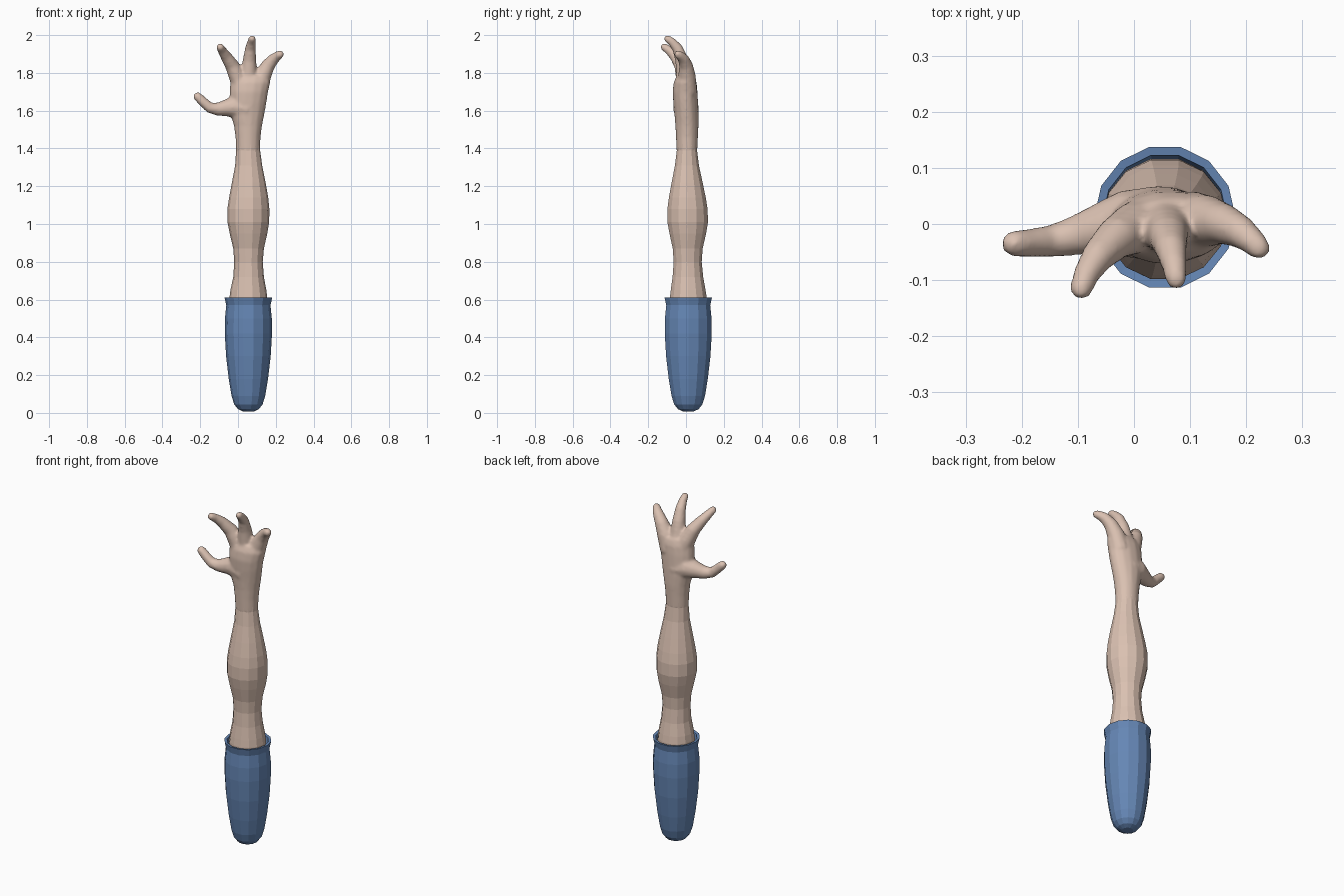
import bpy, bmesh, math
from mathutils import Vector

SIDES = 14


def material(name, rgb):
    m = bpy.data.materials.new(name)
    m.diffuse_color = (*rgb, 1)
    return m


skin = material("skin", (0.70, 0.53, 0.44))
blue = material("sleeve blue", (0.13, 0.24, 0.46))


def loft(bm, rings, sides=SIDES):
    """Closed skin over rings of (centre, axis u, axis v)."""
    rows = []
    for c, u, v in rings:
        angles = [2 * math.pi * (i + 0.5) / sides for i in range(sides)]
        rows.append([bm.verts.new(c + u * math.sin(a) + v * math.cos(a)) for a in angles])
    for a, b in zip(rows, rows[1:]):
        for i in range(sides):
            j = (i + 1) % sides
            bm.faces.new((a[i], a[j], b[j], b[i]))
    bm.faces.new(rows[0][::-1])
    bm.faces.new(rows[-1])


def column(bm, rows):
    """Level rings from (z, x min, x max, y min, y max)."""
    loft(bm, [(Vector(((x0 + x1) / 2, (y0 + y1) / 2, z)),
               Vector(((x1 - x0) / 2, 0, 0)), Vector((0, (y1 - y0) / 2, 0)))
              for z, x0, x1, y0, y1 in rows])


def finger(bm, path):
    """Tapered tube along (x, y, z, radius) with a rounded tip."""
    pts = [Vector(p[:3]) for p in path]
    rad = [p[3] for p in path]
    d = (pts[-1] - pts[-2]).normalized()
    tip, r = pts[-1], rad[-1]
    for a in (35, 65, 82):
        pts.append(tip + d * r * math.sin(math.radians(a)))
        rad.append(r * math.cos(math.radians(a)))
    rings = []
    for i, p in enumerate(pts):
        t = (pts[min(i + 1, len(pts) - 1)] - pts[max(i - 1, 0)]).normalized()
        u = t.cross(Vector((0, 1, 0.3))).normalized()
        rings.append((p, u * rad[i], t.cross(u) * rad[i]))
    loft(bm, rings, 12)


def finish(bm, name, mat):
    bmesh.ops.recalc_face_normals(bm, faces=bm.faces)
    me = bpy.data.meshes.new(name)
    bm.to_mesh(me)
    bm.free()
    ob = bpy.data.objects.new(name, me)
    bpy.context.collection.objects.link(ob)
    me.materials.append(mat)
    return ob


# Sleeve: rounded bottom, flared rim, folded in to an inner wall
bm = bmesh.new()
profile = [(0.008, 0.03), (0.02, 0.055), (0.045, 0.075), (0.09, 0.089), (0.18, 0.104),
           (0.3, 0.118), (0.42, 0.125), (0.5, 0.124), (0.57, 0.117), (0.61, 0.126),
           (0.608, 0.111), (0.56, 0.103), (0.48, 0.105)]
column(bm, [(z, 0.055 - r, 0.055 + r, 0.012 - r * 1.02, 0.012 + r * 1.02) for z, r in profile])
finish(bm, "sleeve", blue)

# Forearm with its muscle bulge and narrow wrist
bm = bmesh.new()
column(bm, [
    (0.49, -0.048, 0.158, -0.090, 0.114), (0.61, -0.045, 0.155, -0.088, 0.112),
    (0.65, -0.040, 0.150, -0.083, 0.106), (0.72, -0.025, 0.137, -0.073, 0.093),
    (0.80, -0.020, 0.131, -0.067, 0.085), (0.87, -0.025, 0.137, -0.072, 0.090),
    (0.95, -0.044, 0.155, -0.090, 0.109), (1.01, -0.056, 0.165, -0.101, 0.119),
    (1.08, -0.056, 0.166, -0.101, 0.117), (1.14, -0.047, 0.160, -0.093, 0.107),
    (1.22, -0.032, 0.146, -0.078, 0.090), (1.31, -0.015, 0.128, -0.060, 0.070),
    (1.39, -0.010, 0.117, -0.050, 0.060), (1.46, -0.012, 0.118, -0.052, 0.062)])
finish(bm, "forearm", skin)

# Hand: palm, three spread fingers and a thumb, blended into one skin
bm = bmesh.new()
column(bm, [
    (1.38, -0.010, 0.117, -0.050, 0.060), (1.46, -0.014, 0.120, -0.054, 0.064),
    (1.52, -0.022, 0.128, -0.057, 0.067), (1.58, -0.040, 0.140, -0.062, 0.067),
    (1.64, -0.045, 0.151, -0.068, 0.065), (1.70, -0.045, 0.160, -0.072, 0.062),
    (1.75, -0.042, 0.172, -0.066, 0.057), (1.785, -0.026, 0.165, -0.050, 0.045)])
finger(bm, [(0.03, 0, 1.70, 0.055), (0.0, -0.008, 1.775, 0.047), (-0.032, -0.025, 1.84, 0.038),
            (-0.065, -0.058, 1.89, 0.030), (-0.085, -0.09, 1.92, 0.024), (-0.094, -0.115, 1.936, 0.021)])
finger(bm, [(0.055, 0, 1.70, 0.055), (0.057, -0.008, 1.79, 0.045), (0.061, -0.022, 1.87, 0.036),
            (0.066, -0.045, 1.93, 0.029), (0.072, -0.075, 1.965, 0.023), (0.075, -0.097, 1.98, 0.020)])
finger(bm, [(0.10, 0.005, 1.70, 0.055), (0.13, 0.005, 1.785, 0.047), (0.160, 0.0, 1.84, 0.037),
            (0.190, -0.014, 1.875, 0.030), (0.210, -0.030, 1.89, 0.025), (0.222, -0.042, 1.898, 0.022)])
finger(bm, [(0.05, 0, 1.61, 0.07), (-0.02, 0.0, 1.622, 0.060), (-0.065, -0.01, 1.614, 0.045),
            (-0.11, -0.022, 1.608, 0.035), (-0.15, -0.031, 1.616, 0.029),
            (-0.187, -0.034, 1.649, 0.026), (-0.213, -0.035, 1.674, 0.024)])
hand = finish(bm, "hand", skin)
remesh = hand.modifiers.new("blend", 'REMESH')
remesh.mode = 'VOXEL'
remesh.voxel_size = 0.008
remesh.use_smooth_shade = True
smooth = hand.modifiers.new("soften", 'SMOOTH')
smooth.factor = 0.5
smooth.iterations = 6
